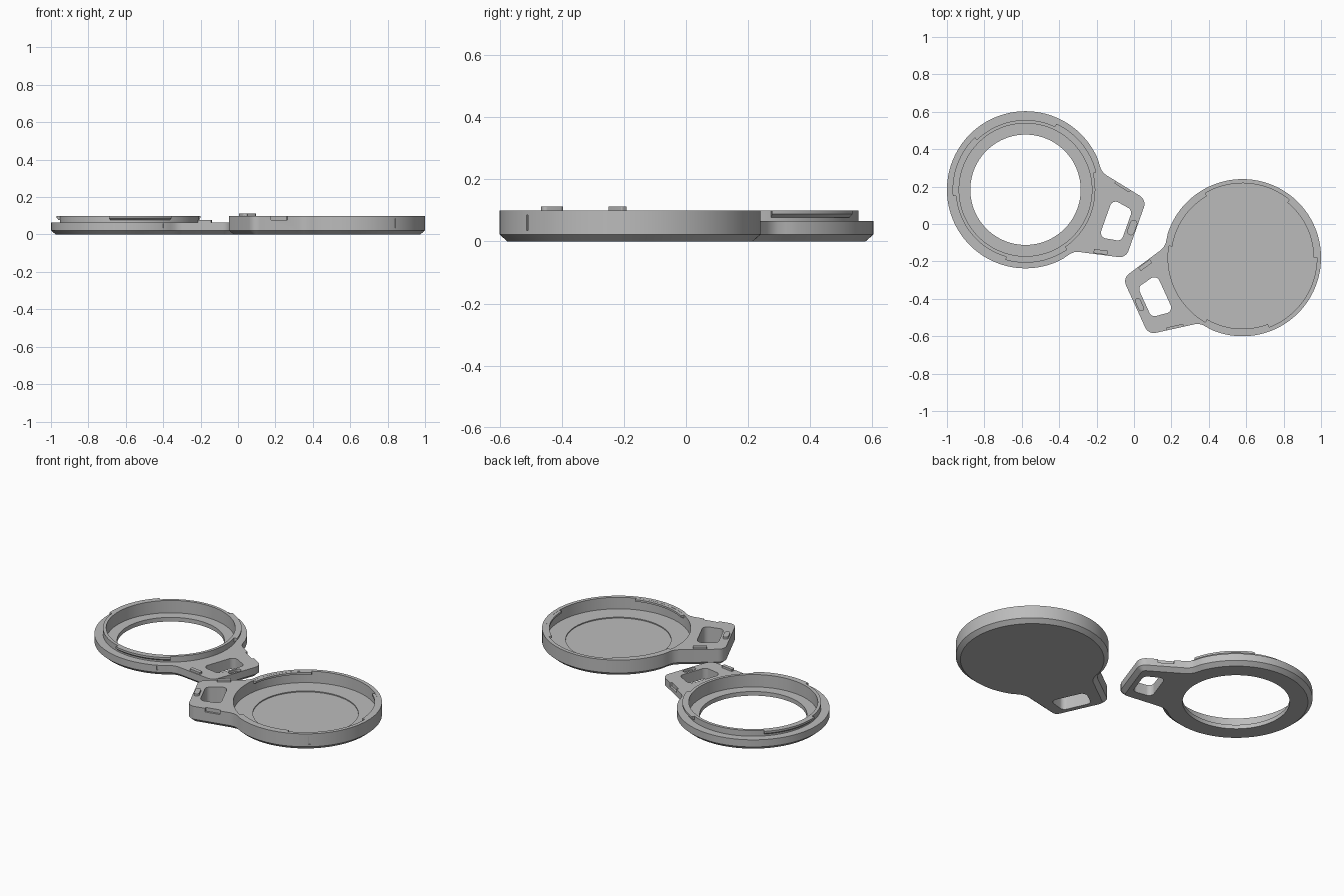
import bpy, bmesh, math
from mathutils import Matrix, Vector

if "Cube" in bpy.data.objects:
    bpy.data.objects.remove(bpy.data.objects["Cube"])

grey = bpy.data.materials.new("plain_grey")
grey.diffuse_color = (0.5, 0.5, 0.5, 1)
grey.use_nodes = True
grey.node_tree.nodes["Principled BSDF"].inputs["Base Color"].default_value = grey.diffuse_color
R = 0.42


def finish(name, bm):
    bmesh.ops.recalc_face_normals(bm, faces=bm.faces)
    me = bpy.data.meshes.new(name)
    bm.to_mesh(me)
    bm.free()
    ob = bpy.data.objects.new(name, me)
    bpy.context.collection.objects.link(ob)
    me.materials.append(grey)
    return ob


def loft(name, loops):
    """Closed solid through stacked loops of equal length."""
    bm = bmesh.new()
    rows = [[bm.verts.new(p) for p in lp] for lp in loops]
    n = len(rows[0])
    for a, b in zip(rows, rows[1:]):
        for i in range(n):
            bm.faces.new((a[i], a[(i + 1) % n], b[(i + 1) % n], b[i]))
    bm.faces.new(rows[0])
    bm.faces.new(rows[-1])
    return finish(name, bm)


def prism(name, pts, z0, z1):
    return loft(name, [[(x, y, z) for x, y in pts] for z in (z0, z1)])


def circle(r, n=128):
    return [(r * math.cos(2 * math.pi * i / n), r * math.sin(2 * math.pi * i / n)) for i in range(n)]


def rounded(corners, r, steps=6):
    """Convex counter-clockwise polygon with rounded corners."""
    out = []
    for i, c in enumerate(corners):
        p = Vector(c)
        a = (Vector(corners[i - 1]) - p).normalized()
        b = (Vector(corners[(i + 1) % len(corners)]) - p).normalized()
        half = a.angle(b) / 2
        s, e = p + a * r / math.tan(half), p + b * r / math.tan(half)
        o = p + (a + b).normalized() * r / math.sin(half)
        for k in range(steps + 1):
            d = (s - o).lerp(e - o, k / steps).normalized() * r
            out.append(tuple(o + d))
    return out


def box_pts(cx, cy, lx, ly, ang=0, r=0.004):
    c, s = math.cos(ang), math.sin(ang)
    pts = rounded([(-lx / 2, -ly / 2), (lx / 2, -ly / 2), (lx / 2, ly / 2), (-lx / 2, ly / 2)], r)
    return [(cx + x * c - y * s, cy + x * s + y * c) for x, y in pts]


def offset(pts, d):
    out = []
    for i, p in enumerate(pts):
        t = (Vector(pts[(i + 1) % len(pts)]) - Vector(pts[i - 1])).normalized()
        out.append((p[0] - t.y * d, p[1] + t.x * d))
    return out


def outline():
    """Disc with a tapered rounded handle along +x."""
    a0 = math.radians(42)
    pts = [(R * math.cos(a), R * math.sin(a))
           for a in (a0 + (2 * math.pi - 2 * a0) * i / 110 for i in range(111))]
    handle = rounded([(0.37, -0.22), (0.628, -0.165), (0.628, 0.165), (0.37, 0.22)], 0.05)
    lower = [(0.326, -0.261), (0.342, -0.24), (0.358, -0.227), (0.38, -0.218)]
    tip = handle[7:21]
    return pts + lower + tip + [(x, -y) for x, y in reversed(lower)]


def sweep(name, profile, a0, a1):
    """Sweep an (r, z) profile around z, in degrees."""
    full = a1 - a0 >= 360
    n = 128 if full else 24
    bm = bmesh.new()
    rows = []
    for i in range(n if full else n + 1):
        a = math.radians(a0 + (a1 - a0) * i / n)
        rows.append([bm.verts.new((r * math.cos(a), r * math.sin(a), z)) for r, z in profile])
    m = len(profile)
    for i in range(n):
        a, b = rows[i], rows[(i + 1) % len(rows)]
        for k in range(m):
            bm.faces.new((a[k], a[(k + 1) % m], b[(k + 1) % m], b[k]))
    if not full:
        bm.faces.new(rows[0])
        bm.faces.new(rows[-1])
    return finish(name, bm)


def cut(ob, cutter):
    mod = ob.modifiers.new("cut", "BOOLEAN")
    mod.operation = "DIFFERENCE"
    mod.solver = "EXACT"
    mod.object = cutter
    bpy.context.view_layer.objects.active = ob
    bpy.ops.object.modifier_apply(modifier=mod.name)
    bpy.data.objects.remove(cutter)


def make_body(name, h):
    # chamfered underside, straight wall
    o = outline()
    body = loft(name, [[(x, y, z) for x, y in q]
                       for q, z in ((offset(o, 0.025), 0), (o, 0.022), (o, h))])
    # strap opening through the handle
    slot = rounded([(0.455, -0.108), (0.575, -0.088), (0.575, 0.088), (0.455, 0.108)], 0.03)
    cut(body, prism("slot_cutter", slot, -0.1, 0.3))
    # snap recess in the handle edge
    cut(body, prism("recess_cutter", box_pts(0.485, 0.198, 0.09, 0.03, -0.21), h - 0.022, 0.3))
    return body


def snap_tab(name, h):
    return prism(name, box_pts(0.49, -0.179, 0.075, 0.022, 0.21), h - 0.01, h + 0.013)


def place(parts, x, y, deg):
    m = Matrix.Translation((x, y, 0)) @ Matrix.Rotation(math.radians(deg), 4, "Z")
    for ob in parts:
        ob.matrix_world = m
        bpy.ops.object.select_all(action="DESELECT")
        ob.select_set(True)
        bpy.context.view_layer.objects.active = ob
        bpy.ops.object.shade_smooth_by_angle(angle=math.radians(25))


def index_mark(body, deg, z0, z1):
    a = math.radians(deg)
    pts = box_pts(R * math.cos(a), R * math.sin(a), 0.012, 0.01, a, 0.001)
    cut(body, prism("mark_cutter", pts, z0, z1))


# Open ring half: stepped opening, raised lip, three locking tabs
H = 0.065
ring = make_body("ring_body", H)
cut(ring, prism("bore_cutter", circle(0.355), 0.025, 0.3))
cut(ring, prism("hole_cutter", circle(0.295), -0.1, 0.3))
cut(ring, prism("catch_cutter", box_pts(0.605, 0, 0.034, 0.08, 0, 0.0165), H - 0.015, 0.3))
index_mark(ring, -45.5, 0.035, 0.06)
parts = [ring, snap_tab("ring_snap_tab", H),
         sweep("ring_lip", [(0.355, H), (0.373, H), (0.373, 0.1), (0.355, 0.1)], 0, 360)]
for i in range(3):
    a = 33.5 + 120 * i
    parts.append(sweep("locking_tab", [(0.37, 0.077), (0.377, 0.077), (0.39, 0.088),
                                       (0.39, 0.1), (0.37, 0.1)], a, a + 51))
place(parts, -0.58, 0.183, -19.5)

# Closed cup half: recessed floor and three inner lugs
H = 0.1
cup = make_body("cup_body", H)
cut(cup, prism("cavity_cutter", circle(0.398), 0.03, 0.3))
cut(cup, prism("floor_cutter", circle(0.29), 0.024, 0.3))
index_mark(cup, 103.5, 0.035, 0.085)
parts = [cup, snap_tab("cup_snap_tab", H),
         prism("cup_catch", box_pts(0.605, 0, 0.03, 0.074, 0, 0.0145), H - 0.01, H + 0.013)]
for i in range(3):
    a = -84.5 + 120 * i
    parts.append(sweep("cup_lug", [(0.38, 0.088), (0.402, 0.08), (0.402, 0.0995), (0.38, 0.0995)],
                       a, a + 51))
place(parts, 0.58, -0.18, 204.5)
